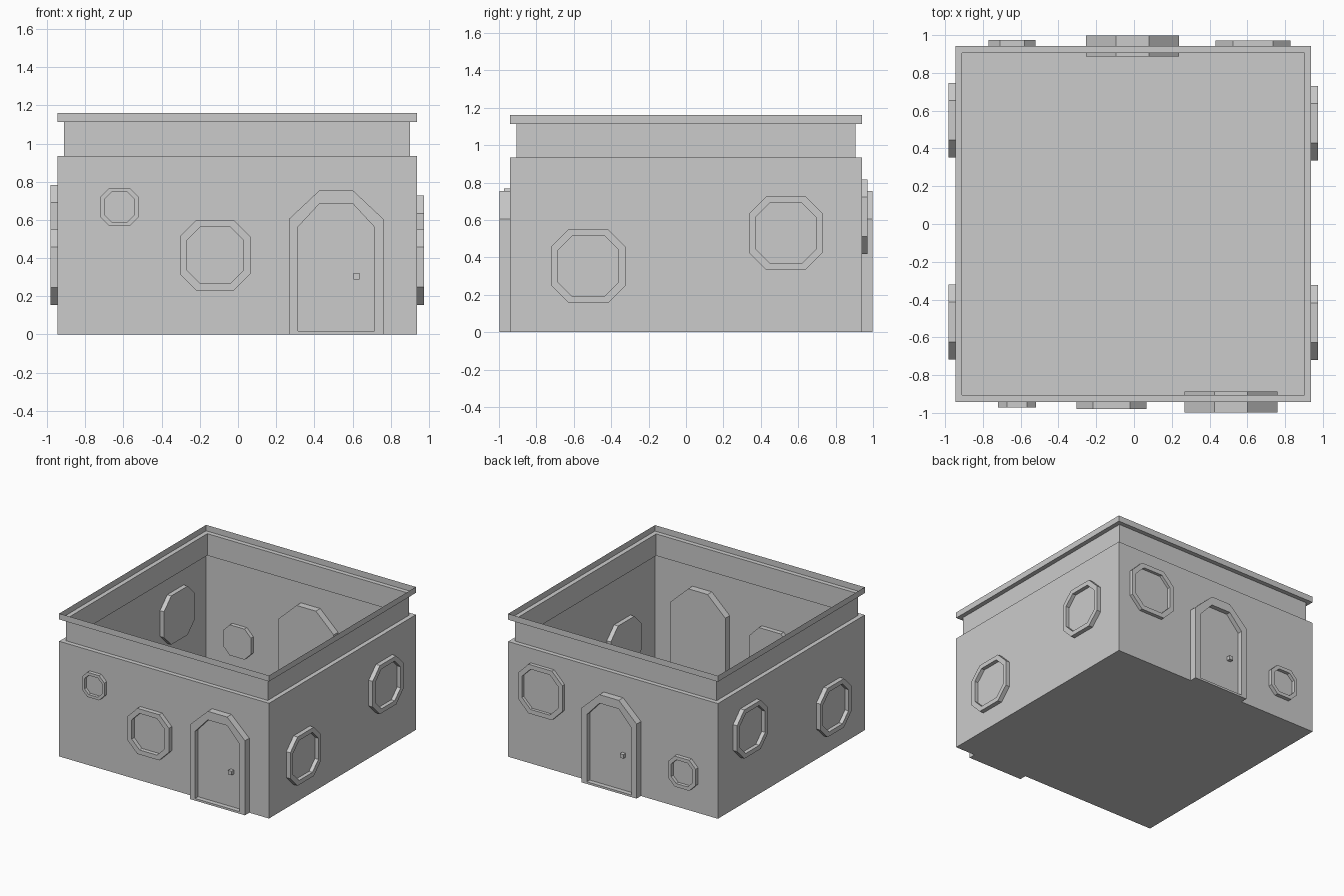
import bpy, bmesh
from mathutils import Matrix
from math import radians

if "Cube" in bpy.data.objects:
    bpy.data.objects.remove(bpy.data.objects["Cube"])

WALL = 0.942          # half width of the room
CX = -0.004           # wall centre in x


def add_object(name, bm, matrix=None):
    bmesh.ops.recalc_face_normals(bm, faces=bm.faces)
    if matrix:
        bm.transform(matrix)
    me = bpy.data.meshes.new(name)
    bm.to_mesh(me)
    bm.free()
    ob = bpy.data.objects.new(name, me)
    bpy.context.collection.objects.link(ob)
    return ob


def side_matrix(angle):
    return Matrix.Translation((CX, 0, 0)) @ Matrix.Rotation(radians(angle), 4, 'Z')


def bridge(bm, a, b):
    n = len(a)
    for i in range(n):
        j = (i + 1) % n
        bm.faces.new((a[i], a[j], b[j], b[i]))


def framed_panel(name, outer, inner, depth, recess, angle):
    """Solid panel straddling the wall, with a raised frame and a recessed pane."""
    bm = bmesh.new()

    def loop(pts, off):
        return [bm.verts.new((u, -(WALL + off), z)) for u, z in pts]
    back, front = loop(outer, -depth), loop(outer, depth)
    lip, pane = loop(inner, depth), loop(inner, depth - recess)
    for a, b in ((back, front), (front, lip), (lip, pane)):
        bridge(bm, a, b)
    bm.faces.new(back)
    bm.faces.new(pane)
    return add_object(name, bm, side_matrix(angle))


def octagon(u, z, r):
    f = r * 0.53
    return [(u + a, z + b) for a, b in ((-f, -r), (f, -r), (r, -f), (r, f),
                                        (f, r), (-f, r), (-r, f), (-r, -f))]


def arch(u, half, bottom, shoulder, top, flat):
    return [(u - half, bottom), (u + half, bottom), (u + half, shoulder),
            (u + flat, top), (u - flat, top), (u - half, shoulder)]


# Room shell: thin walls with a stepped parapet and an open lip
bm = bmesh.new()
profile = [(WALL, 0), (WALL, 0.935), (0.906, 0.935),
           (0.906, 1.112), (WALL, 1.112), (WALL, 1.16)]
rings = [[bm.verts.new((sx * h, sy * h, z)) for sx, sy in
          ((-1, -1), (1, -1), (1, 1), (-1, 1))] for h, z in profile]
bm.faces.new(rings[0])
for a, b in zip(rings, rings[1:]):
    bridge(bm, a, b)
add_object("room_shell", bm, side_matrix(0))

# Octagonal windows: side angle, position along the wall, height, radius, frame, depth
windows = [
    ("front_small_window", 0, -0.616, 0.668, 0.100, 0.022, 0.030),
    ("front_large_window", 0, -0.116, 0.415, 0.185, 0.037, 0.038),
    ("right_low_window", 90, -0.522, 0.353, 0.198, 0.036, 0.036),
    ("right_high_window", 90, 0.534, 0.530, 0.197, 0.036, 0.036),
    ("back_large_window", 180, -0.634, 0.617, 0.199, 0.036, 0.029),
    ("back_small_window", 180, 0.641, 0.300, 0.124, 0.028, 0.032),
    ("left_high_window", -90, -0.549, 0.585, 0.198, 0.036, 0.036),
    ("left_low_window", -90, 0.519, 0.352, 0.198, 0.036, 0.036),
]
for name, angle, u, z, r, w, d in windows:
    framed_panel(name, octagon(u, z, r), octagon(u, z, r - w), d, d - 0.005, angle)

# Arched doors, each with a small cube knob
for name, angle, u in (("front_door", 0, 0.518), ("back_door", 180, 0.004)):
    framed_panel(name, arch(u, 0.247, 0, 0.605, 0.755, 0.087),
                 arch(u, 0.200, 0.017, 0.563, 0.685, 0.087), 0.056, 0.038, angle)
    bm = bmesh.new()
    bmesh.ops.create_cube(bm, size=0.032, matrix=Matrix.Translation(
        (u + 0.107, -(WALL + 0.033), 0.305)))
    add_object(name + "_knob", bm, side_matrix(angle))
